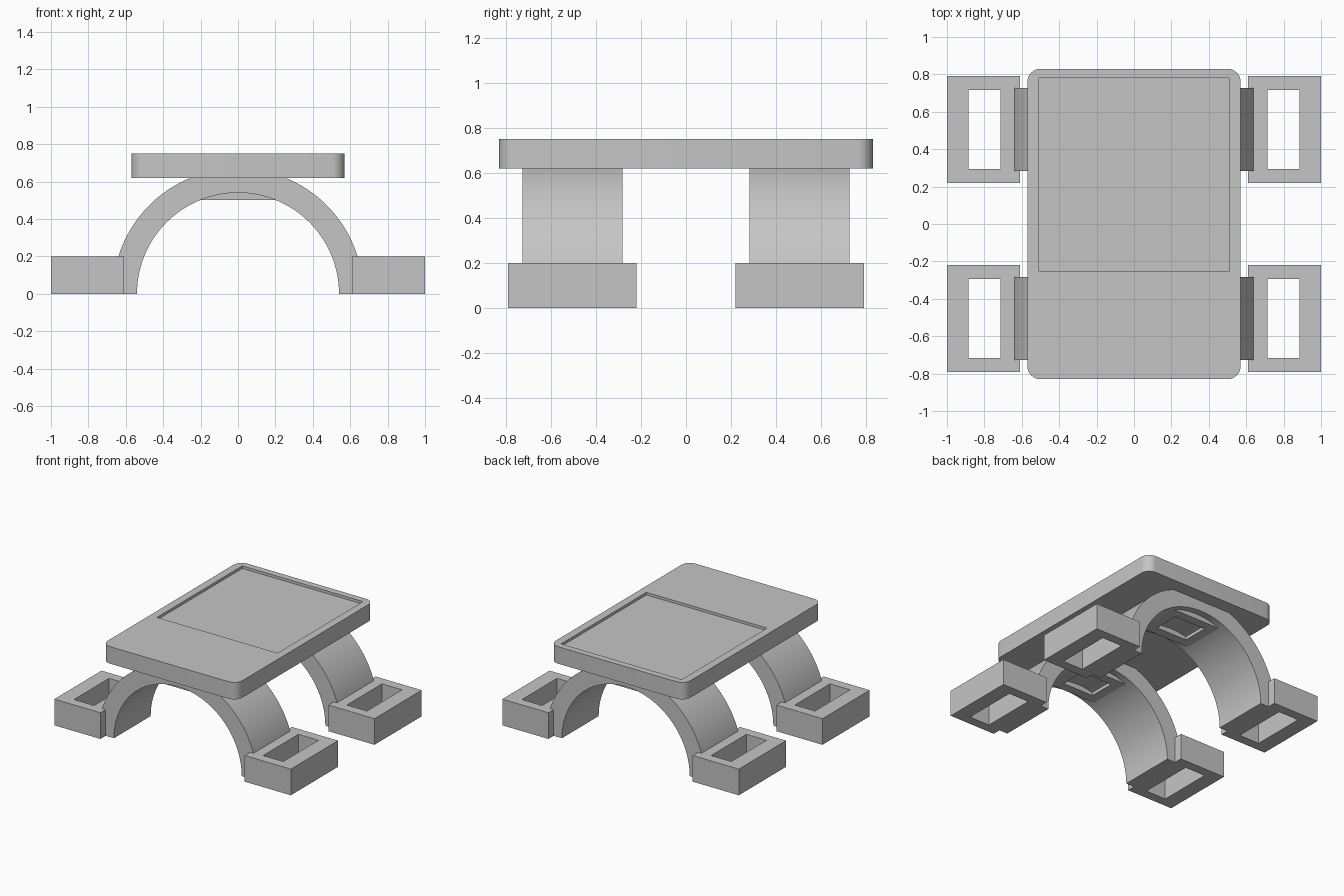
import bpy, bmesh
from math import cos, sin, pi, radians

cube = bpy.data.objects.get("Cube")
if cube:
    bpy.data.objects.remove(cube, do_unlink=True)

grey = bpy.data.materials.new("plain grey")
grey.use_nodes = True
colour = (0.56, 0.56, 0.56, 1)
grey.diffuse_color = colour
grey.node_tree.nodes["Principled BSDF"].inputs["Base Color"].default_value = colour


def prism(name, outline, low, high, axis="z"):
    """Extrude a 2D outline along z, or along y for an x-z outline."""
    place = (lambda u, v, d: (u, v, d)) if axis == "z" else (lambda u, v, d: (u, d, v))
    bm = bmesh.new()
    base = bm.faces.new([bm.verts.new(place(u, v, low)) for u, v in outline])
    extruded = bmesh.ops.extrude_face_region(bm, geom=[base])["geom"]
    moved = [g for g in extruded if isinstance(g, bmesh.types.BMVert)]
    bmesh.ops.translate(bm, verts=moved, vec=place(0, 0, high - low))
    bmesh.ops.recalc_face_normals(bm, faces=bm.faces)
    mesh = bpy.data.meshes.new(name)
    bm.to_mesh(mesh)
    bm.free()
    mesh.materials.append(grey)
    obj = bpy.data.objects.new(name, mesh)
    bpy.context.collection.objects.link(obj)
    return obj


def rectangle(cx, cy, hx, hy):
    return [(cx - hx, cy - hy), (cx + hx, cy - hy), (cx + hx, cy + hy), (cx - hx, cy + hy)]


def rounded(hx, hy, r, steps=8):
    points = []
    for quarter, (sx, sy) in enumerate([(1, 1), (-1, 1), (-1, -1), (1, -1)]):
        for i in range(steps + 1):
            a = (quarter + i / steps) * pi / 2
            points.append((sx * (hx - r) + r * cos(a), sy * (hy - r) + r * sin(a)))
    return points


def cut(obj, cutter):
    """Subtract the cutter, bake the result and remove the cutter."""
    mod = obj.modifiers.new("cut", "BOOLEAN")
    mod.operation = "DIFFERENCE"
    mod.solver = "EXACT"
    mod.object = cutter
    graph = bpy.context.evaluated_depsgraph_get()
    mesh = bpy.data.meshes.new_from_object(obj.evaluated_get(graph))
    obj.modifiers.clear()
    obj.data = mesh
    bpy.data.objects.remove(cutter, do_unlink=True)


def smooth(obj):
    bpy.ops.object.select_all(action="DESELECT")
    obj.select_set(True)
    bpy.context.view_layer.objects.active = obj
    bpy.ops.object.shade_smooth_by_angle(angle=radians(30))


# Top plate with a shallow rectangular recess
plate = prism("top_plate", rounded(0.57, 0.83, 0.07), 0.62, 0.75)
cut(plate, prism("recess_cutter", rectangle(0, 0.265, 0.51, 0.515), 0.73, 0.8))
smooth(plate)

# Half-ring outline of the arches
SEGMENTS = 64
angles = [pi * i / SEGMENTS for i in range(SEGMENTS + 1)]
half_ring = [(0.67 * cos(a), 0.67 * sin(a)) for a in angles]
half_ring += [(0.54 * cos(a), 0.54 * sin(a)) for a in reversed(angles)]

for end, cy in (("front", -0.505), ("back", 0.505)):
    # Arch under the plate
    smooth(prism(end + "_arch", half_ring, cy - 0.222, cy + 0.222, "y"))

    # Hollow socket block beneath the crown of the arch
    socket = prism(end + "_socket", rectangle(0, cy, 0.235, 0.17), 0.5, 0.64)
    cut(socket, prism("socket_cutter", rectangle(0, cy, 0.13, 0.1), 0.4, 0.7))

    # Feet with a rectangular hole through each
    for side, sx in (("right", -1), ("left", 1)):
        foot = prism(f"{end}_{side}_foot", rectangle(sx * 0.805, cy, 0.195, 0.285), 0, 0.2)
        cut(foot, prism("foot_cutter", rectangle(sx * 0.8, cy, 0.085, 0.212), -0.1, 0.3))
